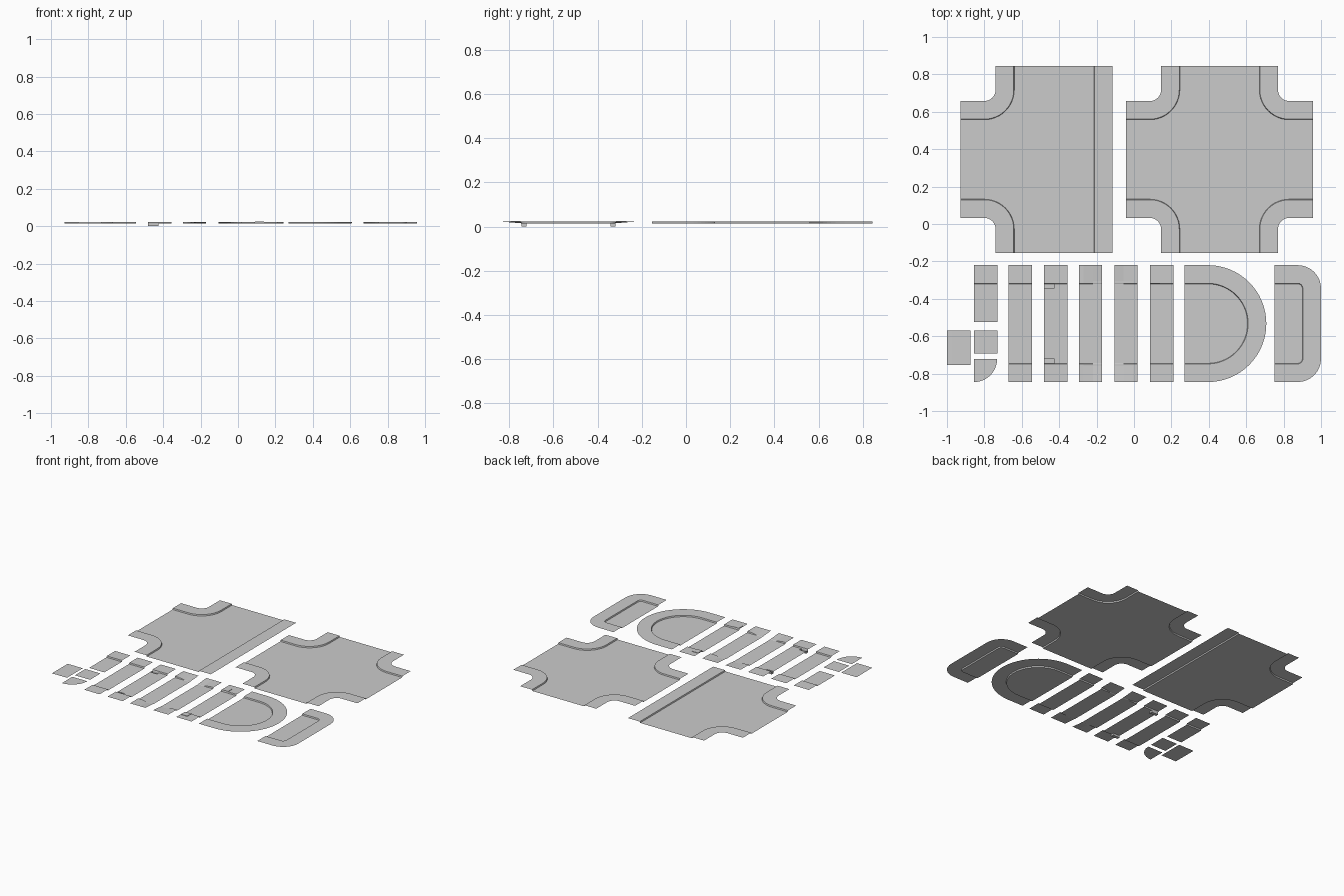
import bpy, bmesh, math

if "Cube" in bpy.data.objects:
    bpy.data.objects.remove(bpy.data.objects["Cube"])

ROAD, WALK = 0.0145, 0.0235        # road and pavement levels
CURB, EDGE = 0.2125, 0.3125        # half widths to the curb and to the outer edge
TILE_Y, STRIP_Y = 0.345, -0.5325   # centre lines of the two rows


def make(name, polys):
    """Build one upward-facing sheet object from a list of polygons."""
    bm = bmesh.new()
    for p in polys:
        bm.faces.new([bm.verts.new(v) for v in p])
    bmesh.ops.remove_doubles(bm, verts=bm.verts, dist=1e-5)
    bm.normal_update()
    for f in bm.faces:
        if f.normal.z < 0:
            f.normal_flip()
    me = bpy.data.meshes.new(name)
    bm.to_mesh(me)
    bm.free()
    ob = bpy.data.objects.new(name, me)
    bpy.context.collection.objects.link(ob)
    return ob


def flat(points, z):
    return [(x, y, z) for x, y in points]


def rect(x0, x1, y0, y1):
    return [(x0, y0), (x1, y0), (x1, y1), (x0, y1)]


def arc(cx, cy, r, a0, a1, n=12):
    return [(cx + r * math.cos(math.radians(a0 + (a1 - a0) * i / n)),
             cy + r * math.sin(math.radians(a0 + (a1 - a0) * i / n))) for i in range(n + 1)]


def walk_band(inner, outer, heights=None):
    """Curb face, curb stone and pavement between the curb path and outer path."""
    heights = heights or [WALK] * len(inner)
    rows = []
    for (ax, ay), (bx, by), h in zip(inner, outer, heights):
        rows.append([(ax + (bx - ax) * t, ay + (by - ay) * t, z)
                     for t, z in ((0, ROAD), (0.03, h), (0.14, h), (1, WALK))])
    return [[a[i], b[i], b[i + 1], a[i + 1]]
            for a, b in zip(rows, rows[1:]) for i in range(3)]


# Junction tiles
def corner(cx, sx, sy, r):
    c = CURB + 0.16
    pts = [(0.5, c - r)] + arc(c, c, r, -90, -180) + [(c - r, 0.5)]
    return [(cx + sx * x, TILE_Y + sy * y) for x, y in pts]


def junction(name, cx, closed_right):
    road, walks = [], []
    for sx, sy in ((1, 1), (-1, 1), (-1, -1), (1, -1)):
        if closed_right and sx > 0:
            road.append((cx + CURB, TILE_Y + 0.5 * sy))
            continue
        inner, outer = corner(cx, sx, sy, 0.16), corner(cx, sx, sy, 0.06)
        walks += walk_band(inner, outer)
        road += inner if sx * sy > 0 else inner[::-1]
    if closed_right:
        ys = (TILE_Y - 0.5, TILE_Y + 0.5)
        walks += walk_band([(cx + CURB, y) for y in ys], [(cx + EDGE, y) for y in ys])
    make(name + "_road", [flat(road, ROAD)])
    make(name + "_pavement", walks)


junction("three_way_junction", -0.4275, True)
junction("four_way_junction", 0.4575, False)


# Straight road strips
def strip(name, x0, drops=((0, 1), (1, 1)), holes=None):
    xs = [x0 + 0.125 * t for t, _ in drops]
    hs = [ROAD + 0.002 + (WALK - ROAD - 0.002) * k for _, k in drops]
    walks = []
    for s in (1, -1):
        walks += walk_band([(x, STRIP_Y + s * CURB) for x in xs],
                           [(x, STRIP_Y + s * EDGE) for x in xs], hs)
    make(name + "_pavement", walks)
    if not holes:
        make(name + "_road", [flat(rect(x0, x0 + 0.125, STRIP_Y - CURB, STRIP_Y + CURB), ROAD)])
        return
    # Road with open gutter slots beside both curbs
    w, d = holes
    x1 = x0 + 0.125
    polys = [flat(rect(x0, x1, STRIP_Y - CURB + d, STRIP_Y + CURB - d), ROAD)]
    for s in (1, -1):
        a, b = sorted((STRIP_Y + s * CURB, STRIP_Y + s * (CURB - d)))
        polys.append(flat(rect(x0 + w, x1, a, b), ROAD))
    make(name + "_road", polys)


strip("plain_strip", -0.67)
strip("drain_strip", -0.48, holes=(0.055, 0.022))
strip("curb_drop_strip", -0.295, ((0, 1), (0.2, 1), (0.6, 0), (1, 0)))
strip("curb_rise_strip", -0.105, ((0, 0), (0.4, 0), (0.8, 1), (1, 1)))
strip("inlet_strip", 0.085)

# Drain pans below the gutter slots, and raised inlet covers
for s, label in ((1, "back"), (-1, "front")):
    a, b = sorted((STRIP_Y + s * CURB, STRIP_Y + s * (CURB - 0.022)))
    loop = rect(-0.48, -0.425, a, b)
    sides = [[(*p, 0), (*q, 0), (*q, ROAD), (*p, ROAD)]
             for p, q in zip(loop, loop[1:] + loop[:1])]
    make("drain_pan_" + label, [flat(loop, 0)] + sides)
    a, b = sorted((STRIP_Y + s * (CURB + 0.003), STRIP_Y + s * (CURB + 0.05)))
    loop = rect(0.09, 0.14, a, b)
    sides = [[(*p, WALK), (*q, WALK), (*q, 0.0265), (*p, 0.0265)]
             for p, q in zip(loop, loop[1:] + loop[:1])]
    make("inlet_cover_" + label, [flat(loop, 0.0265)] + sides)


# Rounded road ends
def road_end(name, x0, inner, outer):
    inner = [(x0, STRIP_Y - CURB)] + inner + [(x0, STRIP_Y + CURB)]
    outer = [(x0, STRIP_Y - EDGE)] + outer + [(x0, STRIP_Y + EDGE)]
    make(name + "_road", [flat(inner, ROAD)])
    make(name + "_pavement", walk_band(inner, outer))


road_end("round_end", 0.27, arc(0.395, STRIP_Y, CURB, -90, 90, 32),
         arc(0.395, STRIP_Y, EDGE, -90, 90, 32))


def squared(r):
    c = EDGE - 0.125
    return (arc(0.875, STRIP_Y - c, r, -90, 0, 8) + arc(0.875, STRIP_Y + c, r, 0, 90, 8))


road_end("square_end", 0.75, squared(0.025), squared(0.125))

# Half-width strip
half = [(x, STRIP_Y + CURB) for x in (-0.855, -0.73)]
make("half_strip_pavement", walk_band(half, [(x, STRIP_Y + EDGE) for x in (-0.855, -0.73)]))
make("half_strip_road", [flat(rect(-0.855, -0.73, -0.525, STRIP_Y + CURB), ROAD)])


# Small paving pieces with a bevelled left border
def paving(name, x0, y0, y1):
    a, b = x0 + 0.027, x0 + 0.125
    make(name, [[(x0, y0, WALK - 0.001), (a, y0, WALK), (a, y1, WALK), (x0, y1, WALK - 0.001)],
                flat(rect(a, b, y0, y1), WALK)])


paving("driveway_pad", -1.0, -0.755, -0.57)
paving("paving_square", -0.855, -0.692, -0.57)
make("paving_quarter_round", [flat([(-0.855, -0.722)] + arc(-0.855, -0.722, 0.123, -90, 0), WALK)])
